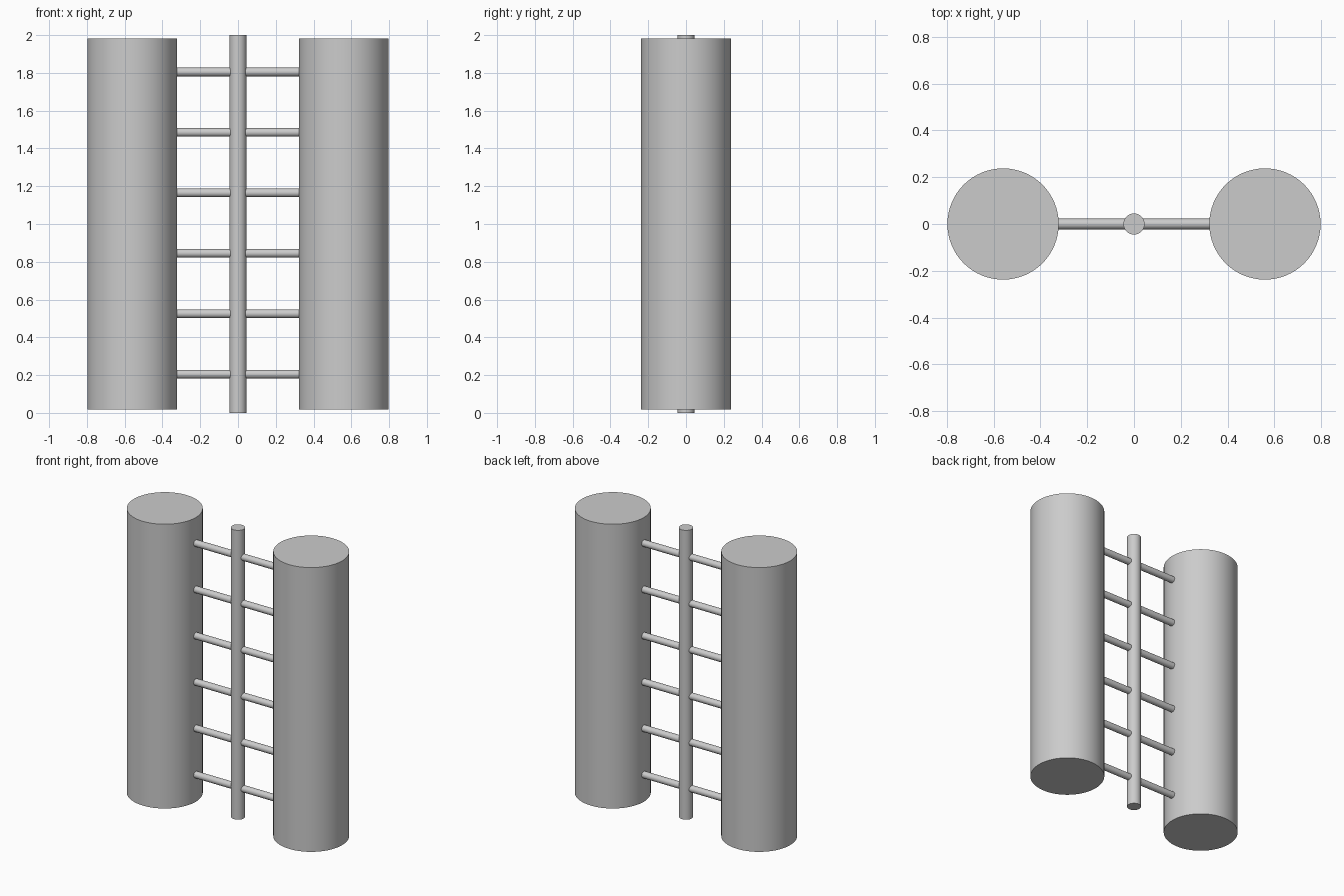
import bpy
import math

cube = bpy.data.objects.get("Cube")
if cube:
    bpy.data.objects.remove(cube, do_unlink=True)

GREY = (0.6, 0.6, 0.6, 1.0)
grey = bpy.data.materials.new("plain_grey")
grey.use_nodes = True
grey.diffuse_color = GREY
grey.node_tree.nodes["Principled BSDF"].inputs["Base Color"].default_value = GREY


def cylinder(name, radius, length, centre, sides, along_x=False):
    rotation = (0, math.pi / 2, 0) if along_x else (0, 0, 0)
    bpy.ops.mesh.primitive_cylinder_add(
        vertices=sides, radius=radius, depth=length, location=centre, rotation=rotation)
    obj = bpy.context.object
    obj.name = name
    obj.data.materials.append(grey)
    bpy.ops.object.shade_smooth_by_angle(angle=math.radians(35))
    return obj


# Large columns on both sides
for side, sign in (("left", 1), ("right", -1)):
    cylinder(side + "_column", 0.238, 1.965, (sign * 0.56, 0, 1.0), 64)

# Slim central rod
cylinder("central_rod", 0.045, 2.0, (0, 0, 1.0), 32)

# Evenly spaced rungs that join the rod to the columns
for i in range(6):
    for side, sign in (("left", 1), ("right", -1)):
        cylinder(f"{side}_rung_{i + 1}", 0.023, 0.32,
                 (sign * 0.18, 0, 0.205 + 0.32 * i), 16, along_x=True)
